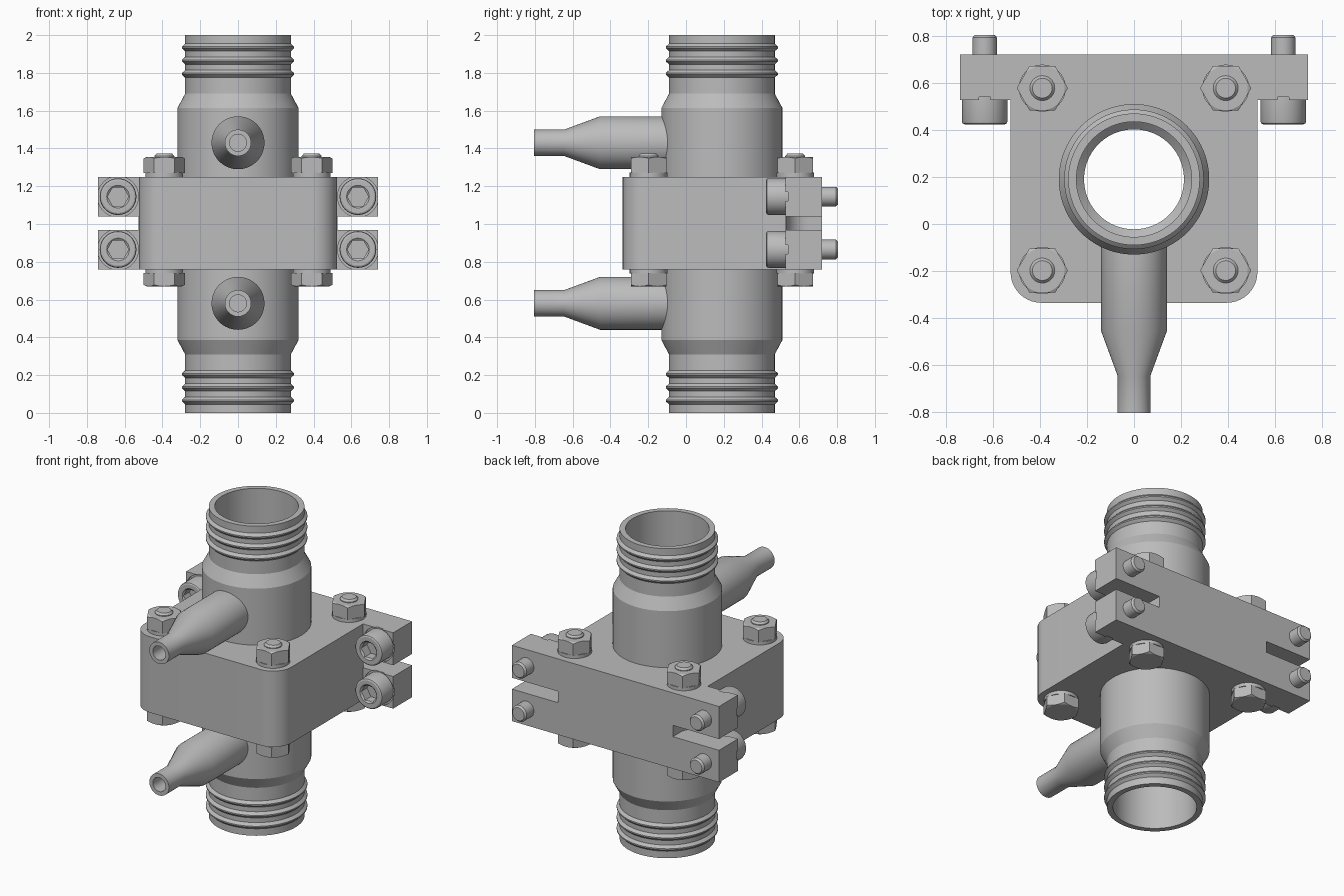
import bpy, bmesh
from math import pi, cos, sin, radians
from mathutils import Matrix, Vector

if "Cube" in bpy.data.objects:
    bpy.data.objects.remove(bpy.data.objects["Cube"])

steel = bpy.data.materials.new("grey steel")
steel.use_nodes = True
GREY = (0.5, 0.5, 0.5, 1)
steel.diffuse_color = GREY
steel.node_tree.nodes["Principled BSDF"].inputs["Base Color"].default_value = GREY

FORWARD = Matrix.Rotation(pi / 2, 4, "X")  # turns +z towards the front
PIPE_Y = 0.19


def finish(bm, name, matrix=Matrix()):
    bmesh.ops.remove_doubles(bm, verts=bm.verts, dist=1e-5)
    bmesh.ops.recalc_face_normals(bm, faces=bm.faces)
    bm.transform(matrix)
    mesh = bpy.data.meshes.new(name)
    bm.to_mesh(mesh)
    bm.free()
    mesh.materials.append(steel)
    obj = bpy.data.objects.new(name, mesh)
    bpy.context.collection.objects.link(obj)
    return obj


def lathe(name, profile, steps=48, matrix=Matrix()):
    """Revolve (radius, height) points around z."""
    bm = bmesh.new()
    verts = [bm.verts.new((r, 0, h)) for r, h in profile]
    edges = [bm.edges.new(pair) for pair in zip(verts, verts[1:])]
    bmesh.ops.spin(bm, geom=verts + edges, cent=(0, 0, 0), axis=(0, 0, 1),
                   angle=2 * pi, steps=steps)
    return finish(bm, name, matrix)


def prism(name, outline, low, high):
    """Extrude an (x, y) outline from low to high."""
    bm = bmesh.new()
    face = bm.faces.new([bm.verts.new((x, y, low)) for x, y in outline])
    new = bmesh.ops.extrude_face_region(bm, geom=[face])["geom"]
    bmesh.ops.translate(bm, vec=(0, 0, high - low),
                        verts=[v for v in new if isinstance(v, bmesh.types.BMVert)])
    return finish(bm, name)


def arc(cx, cy, r, start, end, n=10):
    angles = [radians(start + (end - start) * i / n) for i in range(n + 1)]
    return [(cx + r * cos(a), cy + r * sin(a)) for a in angles]


def select(obj):
    bpy.ops.object.select_all(action="DESELECT")
    obj.select_set(True)
    bpy.context.view_layer.objects.active = obj


def combine(obj, tool, operation="DIFFERENCE"):
    mod = obj.modifiers.new("cut", "BOOLEAN")
    mod.operation, mod.solver, mod.object = operation, "EXACT", tool
    select(obj)
    bpy.ops.object.modifier_apply(modifier=mod.name)
    bpy.data.objects.remove(tool)


def smooth(obj):
    select(obj)
    bpy.ops.object.shade_smooth_by_angle(angle=radians(25))


def place_copies(obj, spots):
    """Put the part at the first spot and linked copies at the others."""
    for i, spot in enumerate(spots):
        part = obj if i == 0 else obj.copy()
        if i:
            bpy.context.collection.objects.link(part)
        part.location = spot


# Main pipe: ridged ends, shoulders, and a bore that narrows in the middle
half = [(0.2125, 1.0), (0.2125, 1.22), (0.245, 1.25), (0.245, 2.0), (0.28, 2.0)]
for z in (1.935, 1.865, 1.795):
    half += [(0.28, z + 0.02), (0.297, z + 0.004), (0.297, z - 0.004), (0.28, z - 0.02)]
half += [(0.28, 1.69), (0.32, 1.615)]
mirrored = [(r, 2 - z) for r, z in reversed(half)]
pipe = lathe("main_pipe", half + mirrored, 96, Matrix.Translation((0, PIPE_Y, 0)))
smooth(pipe)

# Clamp block: rounded front corners and two ears along the back
right = arc(0.395, -0.205, 0.13, -90, 0) + [(0.525, 0.527), (0.74, 0.527), (0.74, 0.72)]
outline = right + [(-x, y) for x, y in reversed(right)]
block = prism("clamp_block", outline, 0.76, 1.25)
combine(block, lathe("bore_cutter", [(0, 0.5), (0.27, 0.5), (0.27, 1.5), (0, 1.5)], 64,
                     Matrix.Translation((0, PIPE_Y, 0))))

# Ear slots with a milled inner corner, and shallow seats for the cap screws
ear_spots = [(s * 0.635, z) for s in (1, -1) for z in (0.865, 1.145)]
for s in (1, -1):
    slot = arc(0.526, 0.646, 0.116, 180, 270) + [(0.526, 0.45), (0.9, 0.45),
                                                (0.9, 0.9), (0.41, 0.9)]
    combine(block, prism("slot_cutter", [(s * x, y) for x, y in slot], 0.967, 1.04))
for x, z in ear_spots:
    seat = [(0, -0.013), (0.108, -0.013), (0.108, 0.05), (0, 0.05)]
    combine(block, lathe("seat_cutter", seat, 40,
                         Matrix.Translation((x, 0.527, z)) @ FORWARD))
smooth(block)

# Front nozzles with tapered tips and open ends
nozzle = lathe("nozzle", [(0, 0), (0.14, 0), (0.14, 0.38), (0.07, 0.57), (0.07, 0.73),
                          (0.045, 0.73), (0.045, 0.4), (0, 0.4)], 64, FORWARD)
smooth(nozzle)
place_copies(nozzle, [(0, -0.075, z) for z in (0.58, 1.43)])

# Socket cap screws through the ears
screw = lathe("cap_screw", [(0, -0.265), (0.042, -0.265), (0.052, -0.253), (0.052, 0),
                            (0.097, 0), (0.097, 0.103), (0.094, 0.112), (0.086, 0.116),
                            (0.06, 0.116), (0.048, 0.106), (0, 0.106)], 48, FORWARD)
combine(screw, lathe("socket_cutter", [(0, 0.05), (0.056, 0.05), (0.056, 0.108),
                                       (0.056, 0.2), (0, 0.2)], 6, FORWARD))
smooth(screw)
place_copies(screw, [(x, 0.54, z) for x, z in ear_spots])


def hexagon(name, height):
    """Hexagonal prism with its outer corners turned down."""
    part = lathe(name, [(0, 0), (0.109, 0), (0.109, height), (0, height)], 6)
    dome = [(0, -0.01), (0.12, -0.01), (0.12, height - 0.014), (0.092, height + 0.001),
            (0, height + 0.001)]
    combine(part, lathe("chamfer_tool", dome, 48), "INTERSECT")
    return part


# Vertical bolts: washers, nuts and stud tips on top, hex heads underneath
corners = [(sx * 0.39, PIPE_Y + sy * 0.388) for sx in (1, -1) for sy in (1, -1)]
washer = lathe("washer", [(0, 0), (0.1, 0), (0.1, 0.022), (0, 0.022)], 40)
nut = hexagon("nut", 0.085)
tip = lathe("stud_tip", [(0, 0), (0.053, 0), (0.053, 0.108), (0.042, 0.12), (0, 0.12)], 32)
head = hexagon("bolt_head", 0.07)
head.data.transform(Matrix.Rotation(pi, 4, "X"))
for part, heights in ((washer, (1.25, 0.738)), (nut, (1.27,)), (tip, (1.252,)),
                      (head, (0.74,))):
    smooth(part)
    place_copies(part, [Vector((x, y, z)) for z in heights for x, y in corners])
